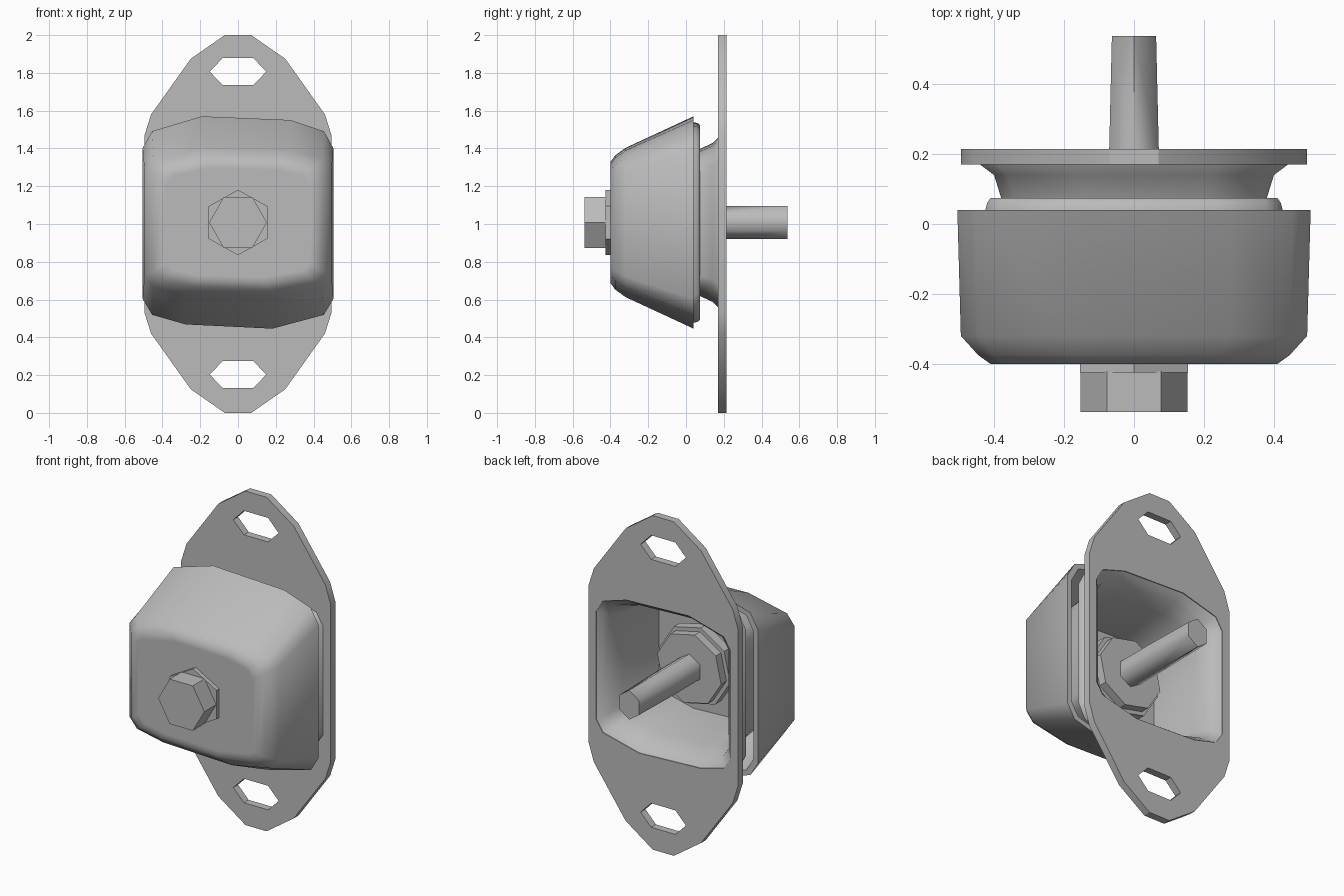
import bpy, bmesh, math

if "Cube" in bpy.data.objects:
    bpy.data.objects.remove(bpy.data.objects["Cube"])

MID = 1.008  # height of the bolt axis

grey = bpy.data.materials.new("plain_grey")
grey.use_nodes = True
COLOUR = (0.5, 0.5, 0.5, 1)
grey.diffuse_color = COLOUR
grey.node_tree.nodes["Principled BSDF"].inputs["Base Color"].default_value = COLOUR


def polygon(sides, turn=0.0):
    """Unit regular polygon in x and z."""
    steps = [math.radians(turn) + math.tau * i / sides for i in range(sides)]
    return [(math.cos(a), math.sin(a)) for a in steps]


def finish(obj, angle):
    obj.data.materials.clear()
    obj.data.materials.append(grey)
    bpy.ops.object.select_all(action='DESELECT')
    obj.select_set(True)
    bpy.context.view_layer.objects.active = obj
    if angle:
        bpy.ops.object.shade_smooth_by_angle(angle=math.radians(angle))


def loft(name, outline, rings, angle=0):
    """Closed skin through scaled copies of an outline: (y, x scale, z scale)."""
    bm = bmesh.new()
    loops = [[bm.verts.new((x * sx, y, MID + z * sz)) for x, z in outline]
             for y, sx, sz in rings]
    n = len(outline)
    for a, b in zip(loops, loops[1:]):
        for i in range(n):
            j = (i + 1) % n
            bm.faces.new((a[i], a[j], b[j], b[i]))
    bm.faces.new(loops[0])
    bm.faces.new(loops[-1])
    bmesh.ops.recalc_face_normals(bm, faces=bm.faces)
    mesh = bpy.data.meshes.new(name)
    bm.to_mesh(mesh)
    bm.free()
    obj = bpy.data.objects.new(name, mesh)
    bpy.context.collection.objects.link(obj)
    finish(obj, angle)
    return obj


# Arched outline shared by the housing and the collar
arch = [(1, .70), (.9, .86), (.55, .965), (-.38, 1), (-.9, .86), (-1, .70),
        (-1, -.72), (-.9, -.87), (-.55, -.96), (.36, -1), (.9, -.87), (1, -.72)]

# Housing: hollow shell, open at the back
loft("housing", arch, [
    (-.40, .38, .29), (-.40, .41, .32), (-.375, .445, .355), (-.32, .495, .395),
    (.04, .505, .562), (.04, .475, .535), (-.31, .465, .38), (-.37, .38, .30)], 50)

# Collar: flanged bowl flaring out into the plate
loft("collar", arch, [
    (-.28, .37, .365), (.04, .385, .40), (.04, .425, .53), (.06, .42, .527),
    (.075, .41, .515), (.075, .38, .39), (.14, .40, .42), (.17, .44, .45),
    (.215, .45, .46), (.195, .42, .44), (.16, .395, .415), (.07, .37, .38),
    (-.26, .36, .36)], 50)

# Mounting plate: filled curve with two slots and a central opening
corner = [(.07, 1), (.25, .875), (.46, .58), (.495, .47)]
right = corner + [(x, -z) for x, z in reversed(corner)]
plate_edge = right + [(-x, z) for x, z in reversed(right)]
slot = [(-.15, 0), (-.08, .072), (.08, .072), (.15, 0), (.08, -.072), (-.08, -.072)]
loops = [plate_edge, [(x * .445, z * .455 + .008) for x, z in arch]]
loops += [[(x, z + h) for x, z in slot] for h in (.807, -.797)]

curve = bpy.data.curves.new("mounting_plate", 'CURVE')
curve.dimensions = '2D'
curve.fill_mode = 'BOTH'
curve.extrude = .0225
for pts in loops:
    spline = curve.splines.new('POLY')
    spline.points.add(len(pts) - 1)
    for p, (x, z) in zip(spline.points, pts):
        p.co = (x, z, 0, 1)
    spline.use_cyclic_u = True
plate = bpy.data.objects.new("mounting_plate", curve)
bpy.context.collection.objects.link(plate)
plate.location = (0, .1925, 1)
plate.rotation_euler.x = math.pi / 2
bpy.ops.object.select_all(action='DESELECT')
plate.select_set(True)
bpy.context.view_layer.objects.active = plate
bpy.ops.object.convert(target='MESH')
finish(bpy.context.object, 30)

# Bolt: head, washer, shaft and the nut inside the bowl
hex_flat, hex_point = polygon(6), polygon(6, 30)
loft("bolt_head", hex_flat, [(-.537, .153, .155), (-.42, .153, .155)])
loft("front_washer", hex_point, [(-.425, .179, .173), (-.39, .179, .173)])
loft("bolt_shaft", hex_point, [(-.39, .082, .088), (.21, .082, .088), (.537, .073, .088)], 65)
octagon = polygon(8, 10)
loft("inner_washer", octagon, [(-.14, .24, .24), (-.08, .24, .24)])
loft("inner_nut", octagon, [(-.08, .215, .215), (-.03, .215, .215)])
